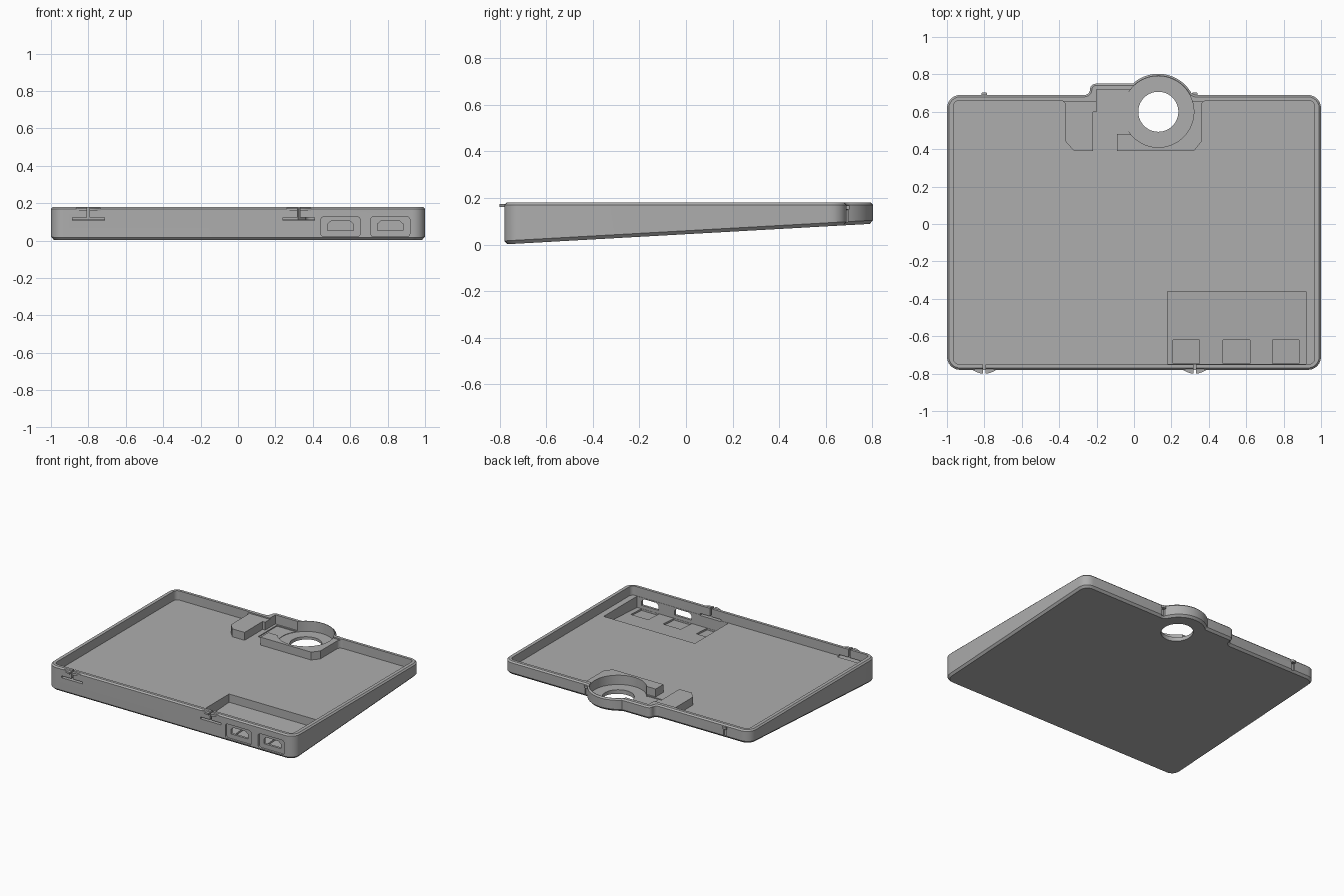
import bpy, bmesh, math
from mathutils import Vector

if "Cube" in bpy.data.objects:
    bpy.data.objects.remove(bpy.data.objects["Cube"])

grey = bpy.data.materials.new("plain_grey")
grey.diffuse_color = (0.42, 0.42, 0.42, 1)
grey.use_nodes = True
grey.node_tree.nodes["Principled BSDF"].inputs["Base Color"].default_value = grey.diffuse_color

TOP, FLOOR = 0.18, 0.113
CX, CY = 0.13, 0.60                     # centre of the round housing


def under(y):
    """Height of the sloping underside."""
    return 0.001 + 0.056 * (y + 0.78)


def rounded(pts, seg=6):
    """Polygon from (x, y) or (x, y, radius) corners."""
    out = []
    n = len(pts)
    for i, p in enumerate(pts):
        c = Vector(p[:2])
        if len(p) < 3:
            out.append(c)
            continue
        a = (Vector(pts[i - 1][:2]) - c).normalized()
        b = (Vector(pts[(i + 1) % n][:2]) - c).normalized()
        half = a.angle(b) / 2
        mid = c + (a + b).normalized() * p[2] / math.sin(half)
        s, e = c + a * p[2] / math.tan(half) - mid, c + b * p[2] / math.tan(half) - mid
        turn = s.angle_signed(e)
        a0 = math.atan2(s.y, s.x)
        for k in range(seg + 1):
            t = a0 - turn * k / seg
            out.append(mid + p[2] * Vector((math.cos(t), math.sin(t))))
    return out


def inset(pts, d):
    out = []
    for i, p in enumerate(pts):
        a = (p - pts[i - 1]).normalized()
        b = (pts[(i + 1) % len(pts)] - p).normalized()
        m = (Vector((-a.y, a.x)) + Vector((-b.y, b.x))).normalized()
        out.append(p + m * d / max(0.5, m.dot(Vector((-a.y, a.x)))))
    return out


def loft(name, rings):
    """Solid through rings of equal point count."""
    bm = bmesh.new()
    vs = [[bm.verts.new(p) for p in r] for r in rings]
    n = len(vs[0])
    bm.faces.new(vs[0][::-1])
    bm.faces.new(vs[-1])
    for lo, hi in zip(vs, vs[1:]):
        for i in range(n):
            j = (i + 1) % n
            bm.faces.new((lo[i], lo[j], hi[j], hi[i]))
    bmesh.ops.recalc_face_normals(bm, faces=bm.faces)
    me = bpy.data.meshes.new(name)
    bm.to_mesh(me)
    bm.free()
    me.materials.append(grey)
    ob = bpy.data.objects.new(name, me)
    bpy.context.collection.objects.link(ob)
    return ob


def prism(name, pts, z0, z1):
    low = z0 if callable(z0) else (lambda y: z0)
    return loft(name, [[(p[0], p[1], low(p[1])) for p in pts], [(p[0], p[1], z1) for p in pts]])


def prism_y(name, pts, y0, y1):
    return loft(name, [[(p[0], y, p[1]) for p in pts] for y in (y0, y1)])


def rect(x0, x1, y0, y1, r=None):
    pts = [(x0, y0), (x1, y0), (x1, y1), (x0, y1)]
    return rounded([p + (r,) for p in pts]) if r else pts


def arc(r, a0, a1, n):
    return [(CX + r * math.cos(math.radians(a0 + (a1 - a0) * k / n)),
             CY + r * math.sin(math.radians(a0 + (a1 - a0) * k / n))) for k in range(n + 1)]


def circle(r, n=64):
    return arc(r, 0, 360, n)[:-1]


# Tray body: outline with round housing bump, sloping underside, chamfered rims
outline = rounded([(-1, -0.78, 0.07), (1, -0.78, 0.07), (1, 0.69, 0.07), (0.325, 0.69, 0.012)]
                  + arc(0.203, 29, 132, 28)
                  + [(-0.235, 0.75, 0.03), (-0.235, 0.69, 0.03), (-1, 0.69, 0.07)])
small, rim = inset(outline, 0.014), inset(outline, 0.01)
body = loft("tray_body", [[(p.x, p.y, under(p.y)) for p in small],
                          [(p.x, p.y, under(p.y) + 0.015) for p in outline],
                          [(p.x, p.y, TOP - 0.01) for p in outline],
                          [(p.x, p.y, TOP) for p in rim]])


def cut(cutter):
    mod = body.modifiers.new("cut", 'BOOLEAN')
    mod.operation, mod.solver, mod.object = 'DIFFERENCE', 'EXACT', cutter
    bpy.context.view_layer.objects.active = body
    bpy.ops.object.modifier_apply(modifier=mod.name)
    bpy.data.objects.remove(cutter)


# Main cavity, leaving the two corner blocks beside the round housing
cavity = rounded([(-0.965, -0.75, 0.03), (0.965, -0.75, 0.03), (0.965, 0.66, 0.03), (0.36, 0.66, 0.03),
                  (0.36, 0.44), (0.32, 0.39), (-0.09, 0.39), (-0.09, 0.48), (0, 0.48), (0, 0.718),
                  (-0.2, 0.718), (-0.2, 0.6), (-0.22, 0.6), (-0.22, 0.39), (-0.32, 0.39),
                  (-0.365, 0.44), (-0.365, 0.66, 0.03), (-0.965, 0.66, 0.03)])
cut(prism("cavity", cavity, FLOOR, 0.3))
cut(prism("block_tops", rect(-0.38, 0.37, 0.38, 0.655), 0.171, 0.3))

# Round housing, its hole and the side recess
cut(prism("housing", circle(0.19), 0.103, 0.3))
cut(prism("hole", circle(0.107), -0.1, 0.3))
cut(prism("side_recess", rect(-0.18, -0.03, 0.49, 0.708), 0.106, 0.3))

# Deep front pocket with three shallow wells
cut(prism("pocket", rect(0.18, 0.92, -0.748, -0.36), lambda y: under(y) + 0.028, 0.3))
for x in (0.28, 0.548, 0.812):
    cut(prism("well", rect(x - 0.071, x + 0.071, -0.746, -0.62), lambda y: under(y) + 0.016, 0.3))

# Two front ports: rounded recess and through opening with clipped top corners
for x in (0.548, 0.814):
    cut(prism_y("port_recess", rect(x - 0.105, x + 0.105, 0.021, 0.128, 0.018), -0.85, -0.765))
    port = [(x - 0.069, 0.055), (x + 0.069, 0.055), (x + 0.069, 0.088),
            (x + 0.05, 0.105), (x - 0.05, 0.105), (x - 0.069, 0.088)]
    cut(prism_y("port_hole", port, -0.85, -0.72))

for x in (-0.8, 0.325):
    # Front snap tabs: slit below, gap in the middle, two half lenses
    cut(prism("slit", rect(x - 0.085, x + 0.085, -0.85, -0.73), 0.108, 0.122))
    cut(prism("gap", rect(x - 0.006, x + 0.006, -0.85, -0.74), 0.12, 0.3))
    for s in (-1, 1):
        lens = [(x + s * 0.006, -0.77)] + [
            (x + s * (0.006 + 0.06 * k / 8), -0.779 - 0.021 * math.cos(math.pi / 2 * k / 8)) for k in range(9)]
        prism("snap_tab", lens, 0.161, 0.175)
    # Back locating groove and pin
    cut(prism("groove", rect(x - 0.012, x + 0.012, 0.68, 0.74), 0.095, 0.148))
    prism("back_pin", rect(x - 0.015, x + 0.015, 0.675, 0.703, 0.006), 0.15, 0.168)

for ob in bpy.context.collection.objects:
    ob.select_set(True)
bpy.context.view_layer.objects.active = body
bpy.ops.object.shade_smooth_by_angle(angle=math.radians(25))
